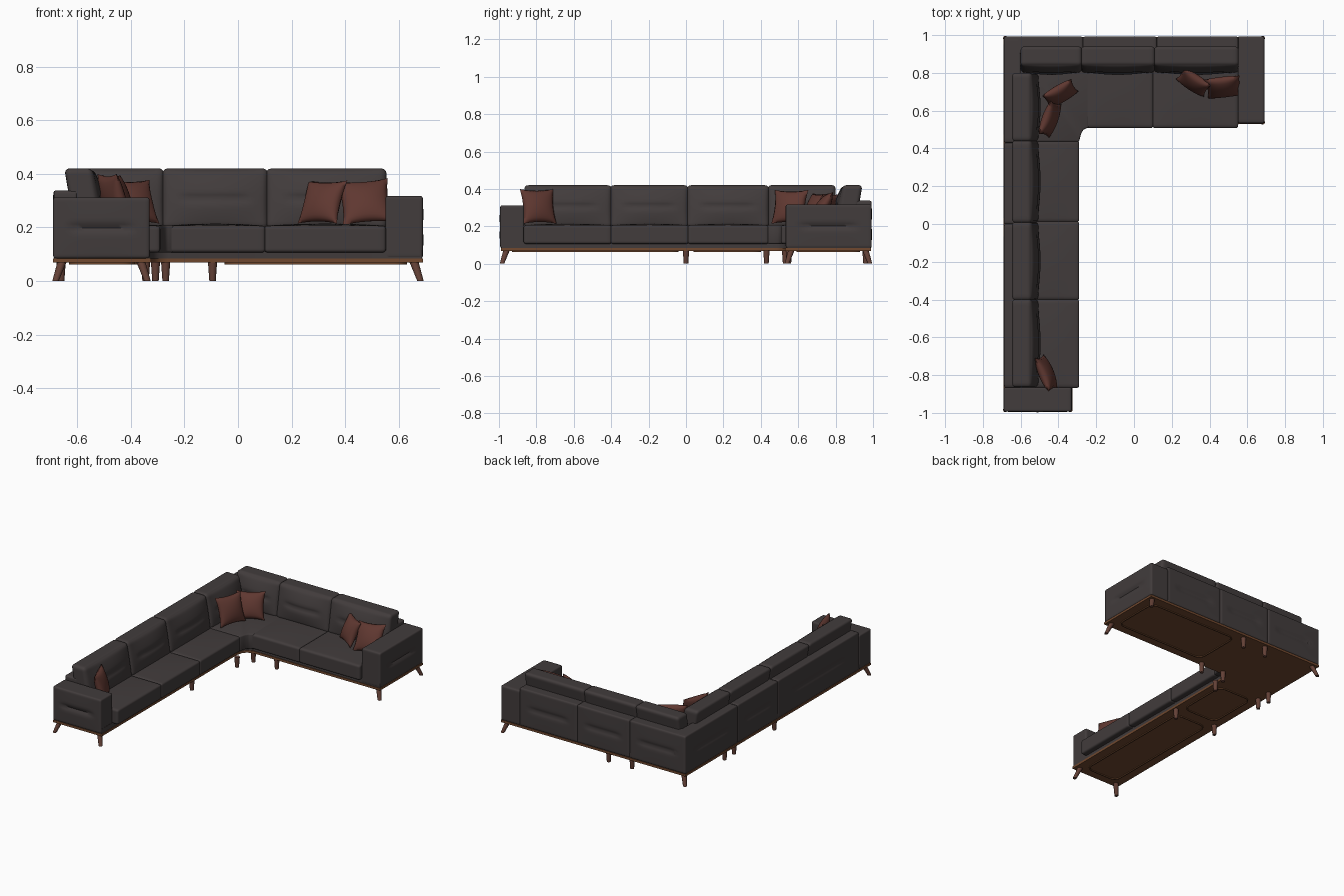
import bpy, bmesh, math
from mathutils import Vector, Matrix

if "Cube" in bpy.data.objects:
    bpy.data.objects.remove(bpy.data.objects["Cube"])


def material(name, rgb):
    m = bpy.data.materials.new(name)
    m.diffuse_color = (*rgb, 1)
    m.use_nodes = True
    m.node_tree.nodes["Principled BSDF"].inputs["Base Color"].default_value = m.diffuse_color
    return m


FABRIC = material("charcoal fabric", (0.054, 0.045, 0.045))
PILLOW = material("rust pillow fabric", (0.115, 0.039, 0.030))
WOOD = material("orange brown base wood", (0.165, 0.066, 0.028))
LEG = material("reddish brown leg wood", (0.125, 0.052, 0.037))


def finish(name, bm, mat, angle=40):
    bmesh.ops.recalc_face_normals(bm, faces=bm.faces[:])
    me = bpy.data.meshes.new(name)
    bm.to_mesh(me)
    bm.free()
    ob = bpy.data.objects.new(name, me)
    bpy.context.collection.objects.link(ob)
    me.materials.append(mat)
    bpy.ops.object.select_all(action='DESELECT')
    ob.select_set(True)
    bpy.context.view_layer.objects.active = ob
    bpy.ops.object.shade_smooth_by_angle(angle=math.radians(angle))
    return ob


def soft_box(name, lo, hi, r, face=(2, 1), bulge=0.0, dent=0.0, lean=0.0):
    """Rounded upholstery block; one face can be puffed and pinched, the block can lean back."""
    bm = bmesh.new()
    bmesh.ops.create_cube(bm, size=2)
    bmesh.ops.subdivide_edges(bm, edges=bm.edges[:], cuts=21, use_grid_fill=True)
    a, s = face
    across = [k for k in range(3) if k != a]
    c = [(l + h) / 2 for l, h in zip(lo, hi)]
    half = [(h - l) / 2 for l, h in zip(lo, hi)]
    for v in bm.verts:
        t = v.co.copy()
        u = [0.4 * k + 0.6 * math.sin(k * math.pi / 2) for k in t]
        p = Vector([u[k] * half[k] for k in range(3)])
        core = Vector([max(-half[k] + r, min(half[k] - r, p[k])) for k in range(3)])
        d = p - core
        if d.length > 1e-6:
            p = core + d.normalized() * r
        if t[a] * s > 0.999:
            i, j = across
            p[a] += s * bulge * (1 - u[i] ** 2) * (1 - u[j] ** 2)
            if dent:
                fade = max(0, min(1, (0.72 - abs(u[i])) / 0.2))
                p[a] -= s * dent * fade * math.exp(-(p.z / 0.013) ** 2)
        if lean:
            p[a] -= s * lean * (p.z + half[2])
        v.co = p + Vector(c)
    return finish(name, bm, FABRIC, 60)


def prism(name, pts, z0, z1, mat, bevel=0.0):
    bm = bmesh.new()
    f = bm.faces.new([bm.verts.new((x, y, z0)) for x, y in pts])
    ex = bmesh.ops.extrude_face_region(bm, geom=[f])
    for v in ex['geom']:
        if isinstance(v, bmesh.types.BMVert):
            v.co.z = z1
    if bevel:
        bmesh.ops.bevel(bm, geom=bm.edges[:], offset=bevel, segments=3,
                        profile=0.5, affect='EDGES')
    return finish(name, bm, mat)


def l_outline(i):
    """L-shaped footprint, inset by i, with a softened inner corner."""
    return [(-0.69 + i, -0.99 + i), (-0.325 - i, -0.99 + i), (-0.325 - i, 0.45),
            (-0.315 - i, 0.49 + i / 2), (-0.295 - i / 2, 0.515 + i), (-0.26, 0.53 + i),
            (0.69 - i, 0.53 + i), (0.69 - i, 0.99 - i), (-0.69 + i, 0.99 - i)]


# Plinth: wooden base board and upholstered frame
prism("wood_base", l_outline(0), 0.068, 0.083, WOOD)
prism("seat_frame", l_outline(0.004), 0.083, 0.115, FABRIC)


# Raised rounded trim loop under each module
def trim(name, x0, y0, x1, y1, r=0.05, w=0.008):
    bm = bmesh.new()
    rings = []
    for inset in (0, w):
        ring = []
        for k, (cx, cy) in enumerate(((x1 - r, y1 - r), (x0 + r, y1 - r), (x0 + r, y0 + r), (x1 - r, y0 + r))):
            for i in range(6):
                t = math.pi / 2 * (k + i / 5)
                ring.append((cx + (r - inset) * math.cos(t), cy + (r - inset) * math.sin(t)))
        rings.append(ring)
    loops = [[bm.verts.new((*p, z)) for p in rings[q]] for q, z in ((0, 0.069), (0, 0.062), (1, 0.062), (1, 0.069))]
    n = len(rings[0])
    for A, B in zip(loops, loops[1:]):
        for i in range(n):
            bm.faces.new((A[i], A[(i + 1) % n], B[(i + 1) % n], B[i]))
    finish(name, bm, WOOD)


for k, box in enumerate(((-0.63, -0.93, -0.385, -0.04), (-0.63, 0.04, -0.37, 0.40), (-0.05, 0.59, 0.63, 0.93))):
    trim(f"underside_trim_{k}", *box)

# Arms
soft_box("front_arm", (-0.69, -0.993, 0.084), (-0.33, -0.865, 0.312), 0.01, (1, -1), 0.004, 0.012)
soft_box("right_arm", (0.55, 0.533, 0.084), (0.69, 0.993, 0.317), 0.01, (0, 1), 0.002, 0.012)

# Back frame panels with pinched outer faces
for k, (a, b) in enumerate(((-0.866, 0.0), (0.0, 0.43), (0.43, 0.992))):
    soft_box(f"left_back_panel_{k}", (-0.689, a, 0.084), (-0.60, b, 0.337), 0.009, (0, -1), 0.002, 0.01)
for k, (a, b) in enumerate(((-0.689, -0.27), (-0.27, 0.12), (0.12, 0.552))):
    soft_box(f"rear_back_panel_{k}", (a, 0.90, 0.084), (b, 0.992, 0.337), 0.009, (1, 1), 0.002, 0.01)

# Seat cushions, butted closely
for k, (a, b) in enumerate(((-0.868, -0.398), (-0.402, 0.014), (0.010, 0.442))):
    soft_box(f"left_seat_{k}", (-0.62, a, 0.106), (-0.29, b, 0.206), 0.013, bulge=0.008)
for k, (a, b) in enumerate(((-0.27, 0.102), (0.098, 0.552))):
    soft_box(f"rear_seat_{k}", (a, 0.508, 0.106), (b, 0.92, 0.206), 0.013, bulge=0.008)
prism("corner_seat", [(-0.62, 0.436), (-0.291, 0.436), (-0.281, 0.475), (-0.268, 0.50),
                      (-0.24, 0.511), (-0.24, 0.92), (-0.62, 0.92)], 0.106, 0.208, FABRIC, 0.008)

# Leaning back cushions
for k, (a, b) in enumerate(((-0.864, -0.398), (-0.404, 0.012), (0.006, 0.443), (0.437, 0.80))):
    soft_box(f"left_back_cushion_{k}", (-0.61, a, 0.195), (-0.505, b, 0.42), 0.02,
             (0, 1), 0.026, 0.011, 0.17)
for k, (a, b) in enumerate(((-0.60, -0.276), (-0.282, 0.111), (0.105, 0.554))):
    soft_box(f"rear_back_cushion_{k}", (a, 0.80, 0.195), (b, 0.905, 0.42), 0.02,
             (1, -1), 0.026, 0.011, 0.17)


# Throw pillows
def pillow(name, x, y, yaw, lean, half=0.09, thick=0.036, roll=0):
    bm = bmesh.new()
    for s in (1, -1):
        g = bmesh.ops.create_grid(bm, x_segments=18, y_segments=18, size=1)
        for v in g['verts']:
            u, w = v.co.x, v.co.y
            puff = max(0, (1 - u * u) * (1 - w * w)) ** 0.5
            v.co = (half * u * (1 - 0.1 * (1 - w * w)), half * w * (1 - 0.1 * (1 - u * u)),
                    s * thick * puff)
    bmesh.ops.remove_doubles(bm, verts=bm.verts[:], dist=1e-5)
    n = Vector((math.cos(yaw), math.sin(yaw), 0))
    up = Vector((0, 0, 1))
    normal = n * math.cos(lean) + up * math.sin(lean)
    vert = up * math.cos(lean) - n * math.sin(lean)
    side = vert.cross(normal)
    m = Matrix((side, vert, normal)).transposed() @ Matrix.Rotation(roll, 3, 'Z')
    m = Matrix.Translation((x, y, 0.214 + half * math.cos(lean))) @ m.to_4x4()
    bmesh.ops.transform(bm, matrix=m, verts=bm.verts[:])
    finish(name, bm, PILLOW, 80)


R = math.radians
pillow("pillow_front", -0.465, -0.79, R(22), R(15), 0.096)
pillow("pillow_corner_left", -0.445, 0.555, R(-20), R(18), 0.095)
pillow("pillow_corner_rear", -0.39, 0.69, R(-60), R(25), 0.09)
pillow("pillow_right_inner", 0.315, 0.75, R(-123), R(24), 0.088)
pillow("pillow_right_outer", 0.475, 0.725, R(-86), R(32), 0.096, roll=R(5))


# Legs: tapered, splayed at outer corners
def leg(name, x, y, sx=0, sy=0):
    bm = bmesh.new()
    bmesh.ops.create_cone(bm, cap_ends=True, segments=20, radius1=0.012, radius2=0.017, depth=0.07)
    for v in bm.verts:
        k = 0.5 - v.co.z / 0.07
        v.co += Vector((x + sx * 0.024 * k, y + sy * 0.024 * k, 0.035))
    finish(name, bm, LEG)


for k, (x, y, sx, sy) in enumerate(((-0.657, -0.96, -1, -1), (-0.362, -0.96, 1, -1),
                                    (0.657, 0.96, 1, 1), (0.657, 0.563, 1, -1),
                                    (-0.657, 0.96, -1, 1))):
    leg(f"splayed_leg_{k}", x, y, sx, sy)
for k, (x, y) in enumerate(((-0.66, 0.0), (-0.345, 0.0), (-0.66, 0.43), (-0.308, 0.43),
                            (-0.66, 0.53), (-0.27, 0.96), (-0.095, 0.96),
                            (-0.27, 0.55), (-0.095, 0.55))):
    leg(f"straight_leg_{k}", x, y)
